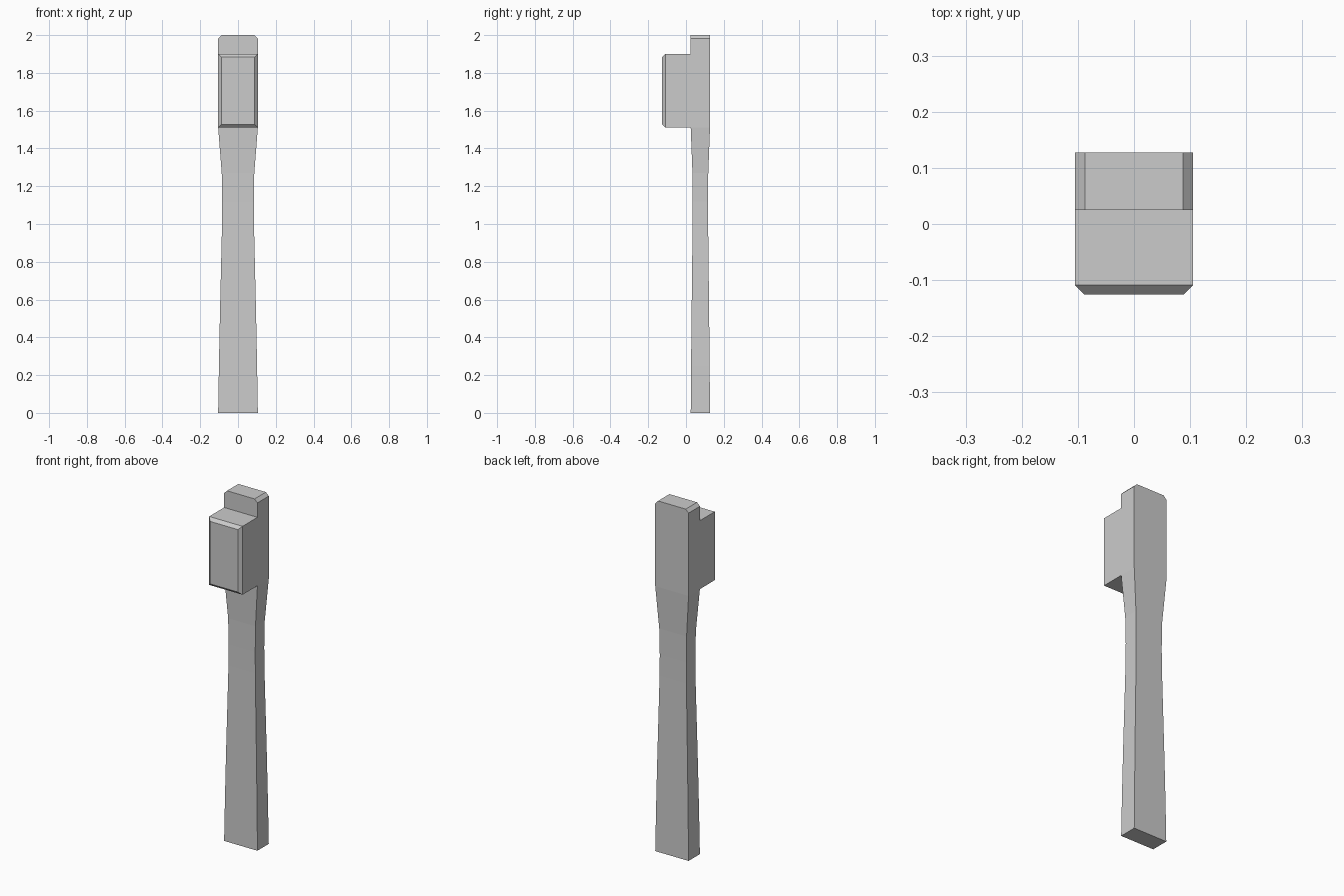
import bpy, bmesh

if "Cube" in bpy.data.objects:
    bpy.data.objects.remove(bpy.data.objects["Cube"])

HALF_W, HALF_T, MID_Y = 0.105, 0.051, 0.076

# Stations up the brush: height, half width, half thickness
stations = [(z, HALF_W * s, HALF_T * s) for z, s in [
    (0.0, 1.0), (0.25, 0.962), (0.5, 0.915), (0.75, 0.86), (1.0, 0.805),
    (1.12, 0.797), (1.27, 0.82), (1.51, 1.0), (1.9, 1.0)]]
# Chamfered tip
stations += [(1.982, HALF_W, HALF_T), (2.0, HALF_W - 0.018, HALF_T)]

bm = bmesh.new()

# Handle and neck: rectangular rings joined up the height
rings = [[bm.verts.new((sx * w, MID_Y + sy * t, z))
          for sx, sy in ((-1, -1), (1, -1), (1, 1), (-1, 1))]
         for z, w, t in stations]
bristle_face = None
for i, (low, high) in enumerate(zip(rings, rings[1:])):
    for k in range(4):
        n = (k + 1) % 4
        face = bm.faces.new((low[k], low[n], high[n], high[k]))
        if k == 0 and stations[i][0] == 1.51:
            bristle_face = face
bm.faces.new(rings[0][::-1])
bm.faces.new(rings[-1])
bm.normal_update()

# Bristle block: pushed forward from the head, with a chamfered front
for inset, depth in ((0.0, 0.134), (0.017, 0.017)):
    bmesh.ops.inset_individual(bm, faces=[bristle_face], thickness=inset,
                               depth=depth, use_even_offset=True)
    bm.normal_update()

mesh = bpy.data.meshes.new("brush_body")
bm.to_mesh(mesh)
bm.free()
bpy.context.collection.objects.link(bpy.data.objects.new("brush_body", mesh))
